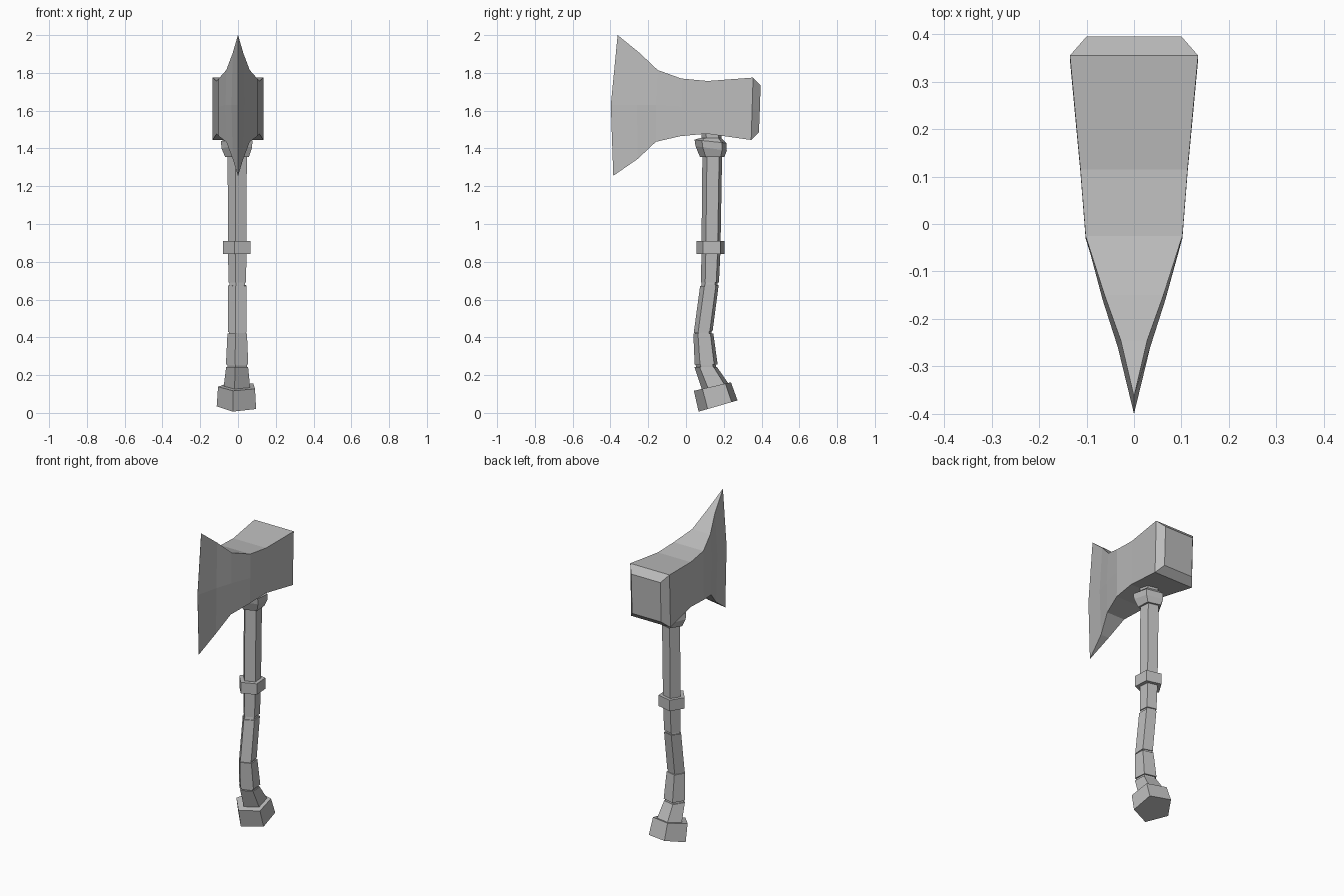
import bpy, bmesh
from math import radians, cos, sin
from mathutils import Vector, Matrix

cube = bpy.data.objects.get("Cube")
if cube:
    bpy.data.objects.remove(cube)

grey = bpy.data.materials.new("plain grey")
grey.use_nodes = True
colour = (0.5, 0.5, 0.5, 1)
grey.diffuse_color = colour
grey.node_tree.nodes["Principled BSDF"].inputs["Base Color"].default_value = colour


def loft(name, rings):
    """Skin a list of equal-length point rings and cap both ends."""
    bm = bmesh.new()
    loops = [[bm.verts.new(p) for p in ring] for ring in rings]
    n = len(loops[0])
    for a, b in zip(loops, loops[1:]):
        for i in range(n):
            j = (i + 1) % n
            bm.faces.new((a[i], a[j], b[j], b[i]))
    bm.faces.new(loops[0])
    bm.faces.new(loops[-1])
    bmesh.ops.remove_doubles(bm, verts=bm.verts, dist=0.0001)
    bmesh.ops.recalc_face_normals(bm, faces=bm.faces)
    mesh = bpy.data.meshes.new(name)
    bm.to_mesh(mesh)
    bm.free()
    mesh.materials.append(grey)
    obj = bpy.data.objects.new(name, mesh)
    bpy.context.collection.objects.link(obj)


def pentagon(y, z, r, tilt=0):
    """Five-sided handle section, turned slightly and tilted about x."""
    turn = Matrix.Rotation(radians(tilt), 3, 'X')
    angles = [radians(256 + 72 * i) for i in range(5)]
    return [Vector((0, y, z)) + turn @ Vector((r * cos(a), r * sin(a), 0)) for a in angles]


def handle_part(name, *sections):
    loft(name, [pentagon(*s) for s in sections])


def head_ring(top, middle, bottom, width, bulge):
    """Six-point head section from (y, z) pairs and half widths."""
    levels = [(top, width), (middle, width + bulge), (bottom, width)]
    right = [Vector((w, *p)) for p, w in levels]
    left = [Vector((-w, *p)) for p, w in reversed(levels)]
    return right + left


# Axe head, from just behind the cutting edge to the chamfered poll
stations = [
    head_ring((-.245, 1.905), (-.26, 1.63), (-.255, 1.345), .028, .006),
    head_ring((-.15, 1.815), (-.16, 1.63), (-.16, 1.435), .062, .004),
    head_ring((-.025, 1.77), (-.025, 1.62), (-.03, 1.465), .102, 0),
    head_ring((.115, 1.757), (.115, 1.62), (.11, 1.478), .113, 0),
    head_ring((.355, 1.775), (.35, 1.61), (.345, 1.445), .135, 0),
    head_ring((.395, 1.733), (.391, 1.61), (.386, 1.485), .10, 0),
]
edge = head_ring((-.362, 2), (-.398, 1.63), (-.385, 1.255), .0005, 0)
loft("axe_head", [edge] + stations)

# Straight upper handle with its collar and band
handle_part("upper_shaft", (.128, .69, .05), (.133, .85, .053),
            (.14, 1.36, .055), (.135, 1.5, .055))
handle_part("head_collar", (.14, 1.355, .068), (.135, 1.4, .088, -8),
            (.132, 1.437, .09, -6), (.132, 1.455, .06))
handle_part("middle_band", (.131, .842, .079), (.131, .91, .079))

# Bent grip wrapped in separate segments
handle_part("grip_segment_upper", (.092, .428, .053, 6), (.125, .675, .052, 4))
handle_part("grip_segment_middle", (.108, .257, .064), (.093, .42, .056))
handle_part("grip_segment_lower", (.163, .125, .078, 14), (.105, .244, .063))

# Narrow core showing in the grooves between segments
handle_part("grip_core", (.13, .18, .05), (.106, .25, .056), (.092, .424, .047),
            (.125, .68, .045), (.128, .72, .04))

# Flared pommel
handle_part("pommel", (.172, .037, .113, 16), (.142, .14, .106, 13))
